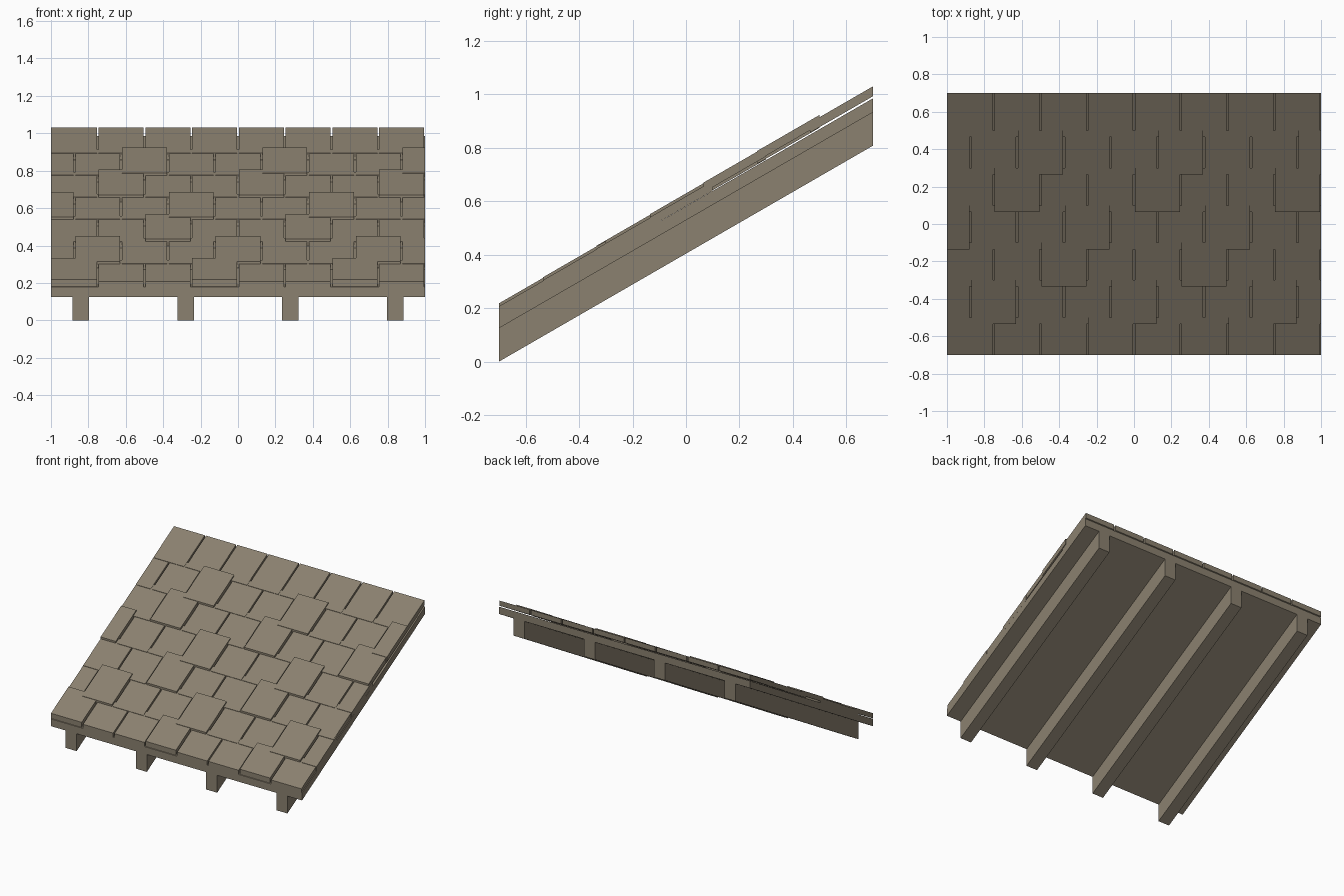
import bpy, math

if "Cube" in bpy.data.objects:
    bpy.data.objects.remove(bpy.data.objects["Cube"])

SLOPE = math.tan(math.radians(30))

mat = bpy.data.materials.new("weathered_taupe")
mat.diffuse_color = (0.258, 0.220, 0.162, 1)
mat.use_nodes = True
mat.node_tree.nodes["Principled BSDF"].inputs["Base Color"].default_value = mat.diffuse_color


def slab(name, x0, x1, y0, y1, bottom, top):
    """Box sheared along the roof pitch; bottom and top are heights above the pitch line."""
    verts = [(x, y, SLOPE * (y + 0.7) + h)
             for h in (bottom, top) for y in (y0, y1) for x in (x0, x1)]
    faces = [(0, 2, 3, 1), (4, 5, 7, 6), (0, 1, 5, 4),
             (2, 6, 7, 3), (0, 4, 6, 2), (1, 3, 7, 5)]
    me = bpy.data.meshes.new(name)
    me.from_pydata(verts, [], faces)
    me.materials.append(mat)
    ob = bpy.data.objects.new(name, me)
    bpy.context.collection.objects.link(ob)
    return ob


# Rafters under the deck
for i, x in enumerate((-0.84, -0.28, 0.28, 0.84)):
    slab(f"rafter_{i + 1}", x - 0.044, x + 0.044, -0.7, 0.7, 0.0, 0.125)

# Roof deck
slab("deck", -1, 1, -0.7, 0.7, 0.125, 0.177)

# Staggered shingle rows, every third shingle slightly lifted
PITCH, WIDTH, GAP, OVERLAP, THICK = 0.2, 0.25, 0.01, 0.035, 0.037
for row in range(7):
    y0 = max(-0.7, -0.7 + row * PITCH - OVERLAP)
    y1 = -0.7 + (row + 1) * PITCH
    start = -1 - (row % 2) * WIDTH / 2
    for col in range(8 + row % 2):
        left = start + col * WIDTH
        x0 = left + GAP / 2 if left > -0.99 else -1
        x1 = min(1, left + WIDTH - GAP / 2)
        top = 0.207 + 0.0025 * row
        if row < 6 and (col - row) % 3 == 0:
            top += 0.011
        slab(f"shingle_{row + 1}_{col + 1}", x0, x1, y0, y1, top - THICK, top)
